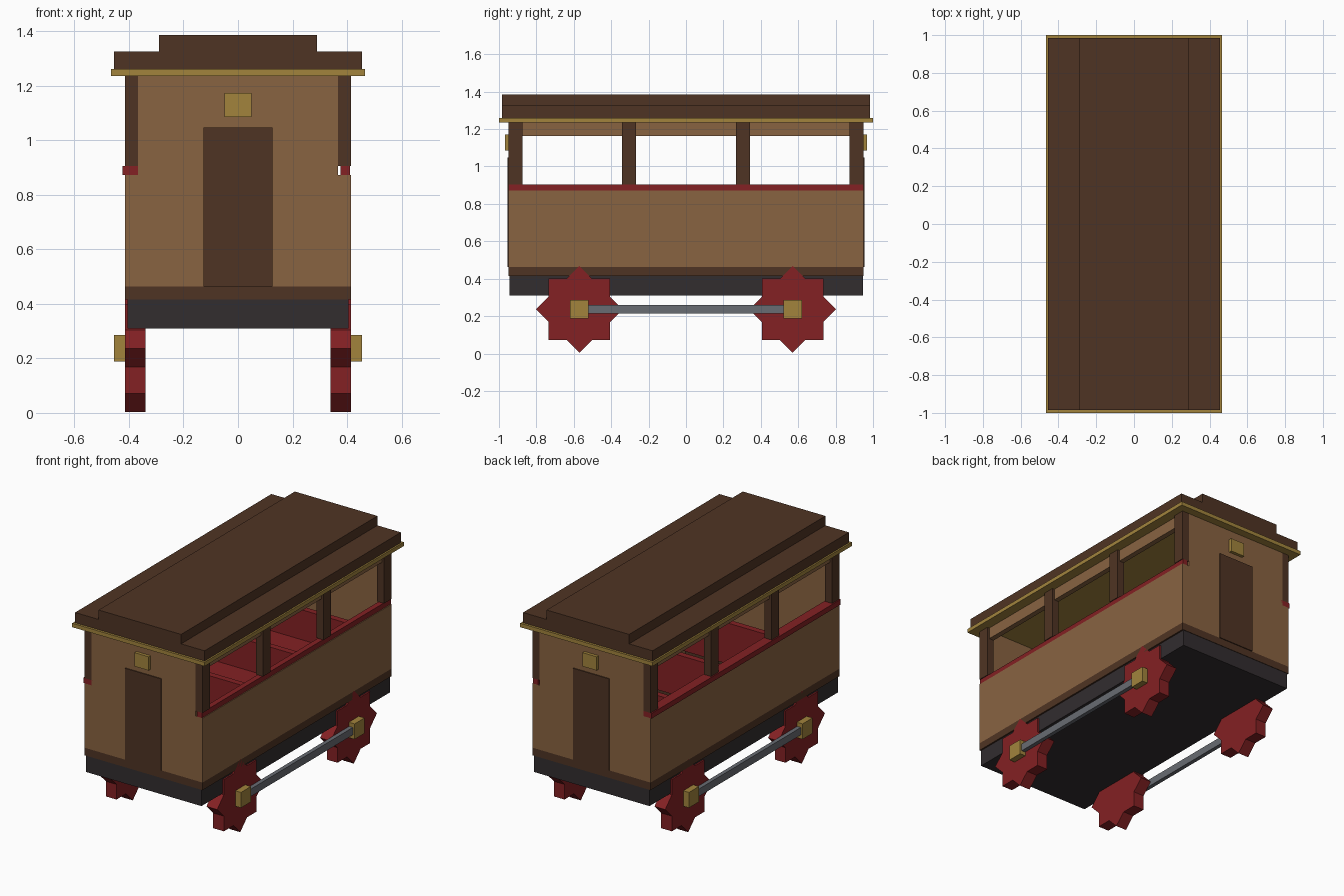
import bpy, bmesh, math
from mathutils import Vector

if "Cube" in bpy.data.objects:
    bpy.data.objects.remove(bpy.data.objects["Cube"], do_unlink=True)


def material(name, r, g, b):
    m = bpy.data.materials.new(name)
    m.use_nodes = True
    m.diffuse_color = (r, g, b, 1)
    m.node_tree.nodes["Principled BSDF"].inputs["Base Color"].default_value = (r, g, b, 1)
    return m


tan = material("tan wood", 0.25, 0.125, 0.053)
brown = material("dark brown wood", 0.078, 0.034, 0.017)
gold = material("brass", 0.36, 0.23, 0.046)
red = material("deep red", 0.23, 0.015, 0.017)
iron = material("black iron", 0.032, 0.026, 0.028)
steel = material("grey steel", 0.14, 0.15, 0.17)


def finish(name, bm, mat):
    bmesh.ops.recalc_face_normals(bm, faces=bm.faces)
    mesh = bpy.data.meshes.new(name)
    bm.to_mesh(mesh)
    bm.free()
    mesh.materials.append(mat)
    obj = bpy.data.objects.new(name, mesh)
    bpy.context.collection.objects.link(obj)
    return obj


def box(name, mat, x, y, z):
    """Box from (low, high) ranges on each axis."""
    bm = bmesh.new()
    bmesh.ops.create_cube(bm, size=1)
    for v in bm.verts:
        v.co = Vector([(a + b) / 2 + c * (b - a) for (a, b), c in zip((x, y, z), v.co)])
    return finish(name, bm, mat)


def sym(h):
    return (-h, h)


def side_range(s, a, b):
    return tuple(sorted((s * a, s * b)))


def star_wheel(name, x, y, z, radius):
    """Eight-pointed star, extruded along x."""
    bm = bmesh.new()
    inner = radius * math.cos(math.pi / 4) / math.cos(math.pi / 8)
    verts = []
    for i in range(16):
        r = inner if i % 2 else radius
        a = i * math.pi / 8
        verts.append(bm.verts.new((x[0], y + r * math.cos(a), z + r * math.sin(a))))
    cap = bm.faces.new(verts)
    ext = bmesh.ops.extrude_face_region(bm, geom=[cap])["geom"]
    moved = [v for v in ext if isinstance(v, bmesh.types.BMVert)]
    bmesh.ops.translate(bm, verts=moved, vec=(x[1] - x[0], 0, 0))
    return finish(name, bm, red)


# Underframe, floor and roof
box("chassis", iron, sym(0.405), sym(0.945), (0.31, 0.415))
box("floor", brown, sym(0.415), sym(0.948), (0.415, 0.463))
box("roof_trim", gold, sym(0.465), sym(1.0), (1.235, 1.26))
box("roof_lower", brown, sym(0.455), sym(0.985), (1.26, 1.325))
box("roof_upper", brown, sym(0.29), sym(0.985), (1.325, 1.385))

# Ends: wall, door and lamp
for s, end in ((-1, "front"), (1, "back")):
    wall_y = side_range(s, 0.9, 0.948)
    box(end + "_wall_lower", tan, sym(0.415), wall_y, (0.463, 0.872))
    box(end + "_wall_upper", tan, sym(0.366), wall_y, (0.872, 1.235))
    box(end + "_door", brown, sym(0.127), side_range(s, 0.945, 0.954), (0.463, 1.047))
    box(end + "_lamp", gold, sym(0.05), side_range(s, 0.945, 0.968), (1.085, 1.172))

# Sides: wall, sill, header, posts and running gear
for s, side in ((-1, "right"), (1, "left")):
    box(side + "_wall", tan, side_range(s, 0.366, 0.415), sym(0.9), (0.463, 0.872))
    sill = (0.375, 0.41) if s > 0 else (0.36, 0.423)
    box(side + "_sill", red, side_range(s, *sill), sym(0.948), (0.872, 0.905))
    box(side + "_header", tan, side_range(s, 0.366, 0.4), sym(0.9), (1.162, 1.235))
    for i, y in enumerate((-0.911, -0.304, 0.304, 0.911)):
        box(f"{side}_post_{i + 1}", brown, side_range(s, 0.366, 0.415),
            (y - 0.037, y + 0.037), (0.905, 1.235))
    for y, end in ((-0.57, "front"), (0.57, "back")):
        star_wheel(f"{end}_{side}_wheel", side_range(s, 0.34, 0.415), y, 0.236, 0.232)
        box(f"{end}_{side}_hub", gold, side_range(s, 0.413, 0.455),
            (y - 0.05, y + 0.05), (0.188, 0.286))
    box(side + "_rod", steel, side_range(s, 0.417, 0.443), sym(0.55), (0.213, 0.26))

# Benches inside
for i, y in enumerate((-0.52, 0.0, 0.52)):
    box(f"bench_seat_{i + 1}", red, sym(0.33), (y - 0.13, y + 0.13), (0.6, 0.67))
    box(f"bench_back_{i + 1}", red, sym(0.33), (y + 0.09, y + 0.13), (0.67, 0.86))
    box(f"bench_base_{i + 1}", brown, sym(0.3), (y - 0.1, y + 0.1), (0.463, 0.6))
